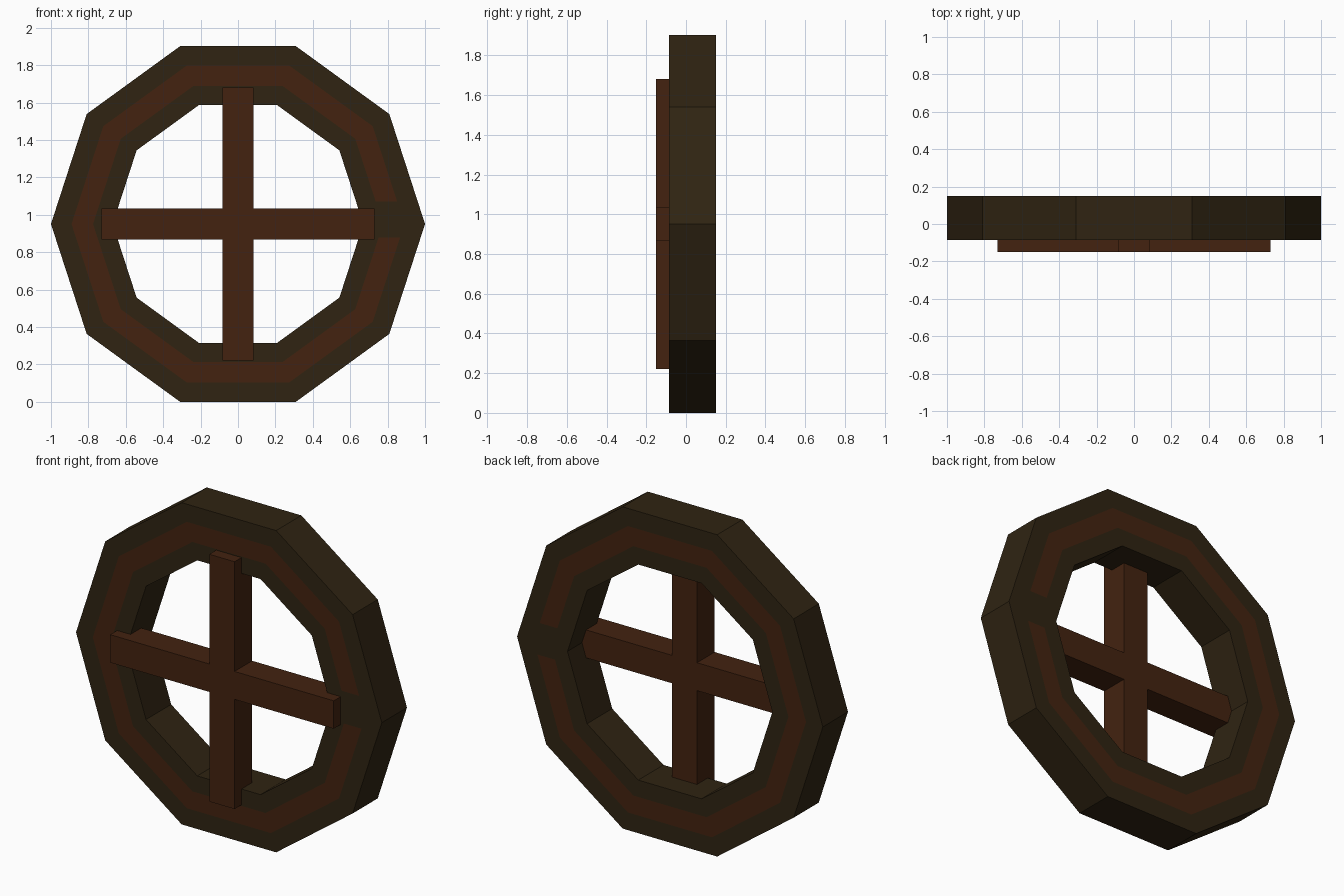
import bpy, bmesh, math
from mathutils import Vector

if "Cube" in bpy.data.objects:
    bpy.data.objects.remove(bpy.data.objects["Cube"])

SIDES = 10
CZ = math.sin(math.radians(72))      # hub height so a flat side rests on z = 0
Y_FRONT, Y_BACK = -0.085, 0.15
RADII = [0.67, 0.775, 0.89, 1.0]     # inner rim, stripe inner, stripe outer, outer rim
GAP_UP, GAP_DOWN = 0.119, 0.071      # stripe gap above / below the right-hand corner


def material(name, rgb):
    m = bpy.data.materials.new(name)
    m.diffuse_color = (*rgb, 1)
    m.use_nodes = True
    m.node_tree.nodes["Principled BSDF"].inputs["Base Color"].default_value = m.diffuse_color
    return m


dark = material("dark wood", (0.029, 0.0175, 0.006))
brown = material("red brown wood", (0.056, 0.0165, 0.005))


def add_object(name, bm, mats):
    bmesh.ops.recalc_face_normals(bm, faces=bm.faces)
    mesh = bpy.data.meshes.new(name)
    bm.to_mesh(mesh)
    bm.free()
    for m in mats:
        mesh.materials.append(m)
    obj = bpy.data.objects.new(name, mesh)
    bpy.context.collection.objects.link(obj)
    return obj


def rim_point(r, t):
    """Point on a decagon of radius r; t counts corners, fractions run along a side."""
    i = math.floor(t)
    a, b = (Vector((math.cos(k * math.tau / SIDES), math.sin(k * math.tau / SIDES)))
            for k in (i, i + 1))
    return r * a.lerp(b, t - i)


# Rim: ten-sided ring with the painted stripe as faces on front and back
bm = bmesh.new()
side_h = math.sin(math.tau / SIDES)
grid = {}
for r in RADII:
    steps = [0, GAP_UP / (r * side_h), *range(1, SIDES), SIDES - GAP_DOWN / (r * side_h)]
    for y in (Y_FRONT, Y_BACK):
        pts = [rim_point(r, t) for t in steps]
        grid[r, y] = [bm.verts.new((p.x, y, CZ + p.y)) for p in pts]


def band(la, lb, striped=False):
    n = len(la)
    for i in range(n):
        j = (i + 1) % n
        f = bm.faces.new((la[i], la[j], lb[j], lb[i]))
        f.material_index = int(striped and 0 < i < n - 1)


for y in (Y_FRONT, Y_BACK):
    for k in range(3):
        band(grid[RADII[k], y], grid[RADII[k + 1], y], k == 1)
for r in (RADII[0], RADII[-1]):
    band(grid[r, Y_FRONT], grid[r, Y_BACK])
add_object("wheel_rim", bm, [dark, brown])

# Spokes: one cross-shaped profile extruded backwards
W, L = 0.0825, 0.731
bm = bmesh.new()
quarter = [(L, -W), (L, W), (W, W)]
outline = []
for _ in range(4):
    outline += quarter
    quarter = [(-z, x) for x, z in quarter]
face = bm.faces.new([bm.verts.new((x, -0.15, CZ + z)) for x, z in outline])
ext = bmesh.ops.extrude_face_region(bm, geom=[face], use_keep_orig=True)
verts = [v for v in ext["geom"] if isinstance(v, bmesh.types.BMVert)]
bmesh.ops.translate(bm, verts=verts, vec=(0, 0.165, 0))
add_object("cross_spokes", bm, [brown])
